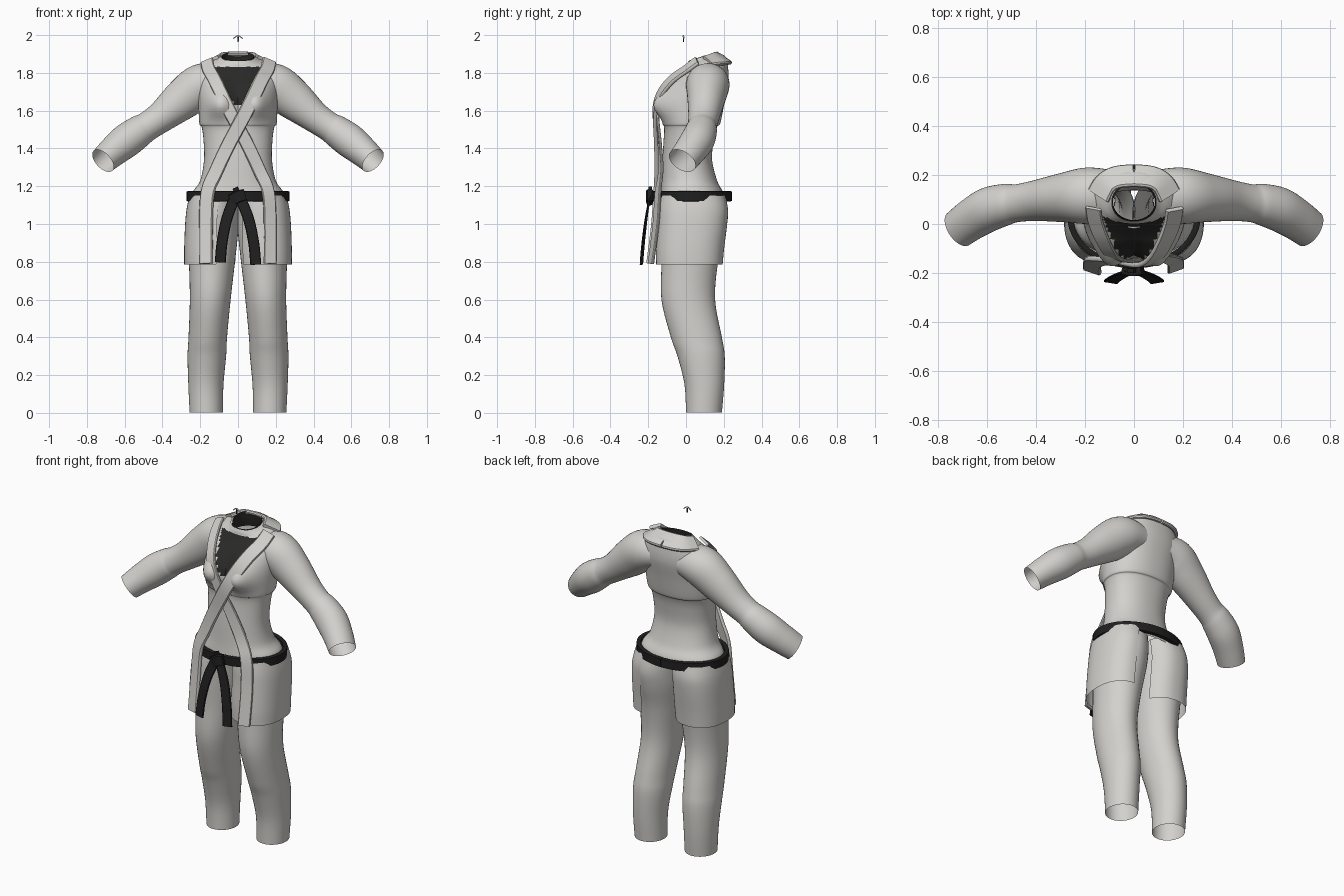
import bpy, bmesh, math
from mathutils import Vector

cube = bpy.data.objects.get("Cube")
if cube:
    bpy.data.objects.remove(cube, do_unlink=True)


def material(name, rgb):
    m = bpy.data.materials.new(name)
    m.use_nodes = True
    m.diffuse_color = (*rgb, 1)
    bsdf = m.node_tree.nodes["Principled BSDF"]
    bsdf.inputs["Base Color"].default_value = (*rgb, 1)
    bsdf.inputs["Roughness"].default_value = 0.8
    return m


CLOTH = material("off_white_cotton", (0.65, 0.64, 0.61))
BLACK = material("black_belt_cloth", (0.014, 0.014, 0.014))
SHIRT = material("charcoal_undershirt", (0.022, 0.022, 0.021))


def spline(rows, steps):
    """Catmull-Rom samples through rows of any length."""
    out = []
    last = len(rows) - 1
    for i in range(last):
        a, b, c, d = (rows[max(0, min(last, i + k))] for k in (-1, 0, 1, 2))
        for s in range(steps):
            t = s / steps
            out.append([q + 0.5 * t * (r - p + t * (2 * p - 5 * q + 4 * r - s4
                        + t * (3 * (q - r) + s4 - p)))
                        for p, q, r, s4 in zip(a, b, c, d)])
    return out + [list(rows[-1])]


def tangents(pts):
    last = len(pts) - 1
    return [(pts[min(last, i + 1)] - pts[max(0, i - 1)]).normalized()
            for i in range(last + 1)]


def skin(name, rings, mats, closed=True, caps=False, rule=None):
    """Bridge a list of equal rings into one smooth object."""
    bm = bmesh.new()
    loops = [[bm.verts.new(p) for p in ring] for ring in rings]
    n = len(loops[0])
    for lo, hi in zip(loops, loops[1:]):
        for i in range(n if closed else n - 1):
            j = (i + 1) % n
            bm.faces.new((lo[i], lo[j], hi[j], hi[i]))
    if caps:
        bm.faces.new(loops[0])
        bm.faces.new(loops[-1])
    bmesh.ops.recalc_face_normals(bm, faces=bm.faces)
    if rule:
        for f in bm.faces:
            f.material_index = rule(f.calc_center_median())
    me = bpy.data.meshes.new(name)
    bm.to_mesh(me)
    bm.free()
    for m in mats:
        me.materials.append(m)
    ob = bpy.data.objects.new(name, me)
    bpy.context.collection.objects.link(ob)
    bpy.ops.object.select_all(action='DESELECT')
    ob.select_set(True)
    bpy.context.view_layer.objects.active = ob
    bpy.ops.object.shade_smooth_by_angle(angle=math.radians(40))
    return ob


def tube(name, rows, mats, mirror=1, along=False, power=1.0, arc=None,
         segs=40, steps=5, warp=None, rule=None):
    """Loft of ellipses; each row is x, y, z, radius across, radius deep."""
    rows = spline(rows, steps)
    dirs = tangents([Vector(r[:3]) for r in rows])
    start, end = [math.radians(a) for a in (arc or (0, 360))]
    count = segs + 1 if arc else segs
    rings = []
    for (x, y, z, rx, ry), t in zip(rows, dirs):
        u, v = Vector((1, 0, 0)), Vector((0, 1, 0))
        if along:
            u = t.cross(v).normalized()
            v = u.cross(t)
        ring = []
        for i in range(count):
            a = start + (end - start) * i / segs
            c, s = [math.copysign(abs(k) ** power, k) for k in (math.cos(a), math.sin(a))]
            p = Vector((x, y, z)) + u * rx * c + v * ry * s
            if warp:
                p = warp(p)
            ring.append((p.x * mirror, p.y, p.z))
        rings.append(ring)
    return skin(name, rings, mats, closed=not arc, rule=rule)


def ribbon(name, pts, width, thick, mat, mirror=1, steps=6):
    """Flat band along a path, facing away from the body's core."""
    pts = [Vector(p) for p in spline(pts, steps)]
    rings = []
    for p, t in zip(pts, tangents(pts)):
        n = p - Vector((p.x * 0.5, 0.06, min(p.z, 1.67)))
        n = (n - t * n.dot(t)).normalized()
        side = t.cross(n)
        ring = []
        for a, b in ((1, -.4), (1, .4), (.88, 1), (-.88, 1), (-1, .4), (-1, -.4), (-.88, -1), (.88, -1)):
            q = p + side * a * width / 2 + n * b * thick / 2
            ring.append((q.x * mirror, q.y, q.z))
        rings.append(ring)
    return skin(name, rings, [mat], caps=True)


# Jacket body: waist to neck, with bust and a neckline rising to the back
def body_row(z, half, front, back):
    return (0, (front + back) / 2, z, half, (back - front) / 2)


def shape_body(p):
    if p.y < 0.04:
        front = min(1, (0.04 - p.y) / 0.08)
        drop = p.z - 1.635
        spread = 0.10 if drop > 0 else 0.075
        bump = math.exp(-((abs(p.x) - 0.1) / 0.075) ** 2 - (drop / spread) ** 2)
        p.y -= 0.072 * bump * front
    rise = max(0, min(1, (p.z - 1.75) / 0.12))
    p.z += rise * 0.32 * (p.y - 0.085)
    return p


def v_neck(c):
    inside = abs(c.x) < 0.115 * (c.z - 1.6) / 0.2
    return 1 if inside and c.y < 0.03 and 1.62 < c.z < 1.832 else 0


torso = [body_row(*r) for r in (
    (1.12, .25, -.14, .205), (1.17, .24, -.135, .195), (1.23, .2, -.13, .165),
    (1.34, .18, -.125, .138), (1.45, .183, -.118, .148), (1.515, .193, -.115, .165),
    (1.535, .205, -.12, .182), (1.65, .21, -.11, .205), (1.75, .212, -.065, .225),
    (1.81, .195, -.03, .222), (1.85, .15, 0, .21), (1.87, .11, .005, .185),
    (1.885, .09, .012, .165))]
tube("jacket_body", torso, [CLOTH, SHIRT], power=0.9, segs=72, steps=6,
     warp=shape_body, rule=v_neck)

# Dark lining inside the neck opening
lining = [body_row(*r) for r in ((1.8, .1, .0, .18), (1.84, .09, .008, .17), (1.887, .085, .016, .162))]
tube("neck_lining", lining, [SHIRT], warp=shape_body)

# Sleeves, trouser legs and jacket skirts, one per side
sleeve = [(.09, .115, 1.75, .09, .105), (.19, .115, 1.735, .115, .115),
          (.29, .107, 1.662, .108, .1), (.40, .095, 1.572, .084, .083),
          (.475, .085, 1.52, .077, .077), (.52, .08, 1.492, .084, .084),
          (.59, .06, 1.442, .09, .09), (.66, .02, 1.385, .081, .085),
          (.715, -.02, 1.335, .072, .08)]
leg = [(.168, .095, .003, .088, .095), (.17, .097, .15, .093, .105),
       (.165, .08, .3, .102, .125), (.16, .055, .4, .102, .135),
       (.147, .012, .6, .108, .142), (.138, .02, .8, .122, .15),
       (.135, .035, .95, .135, .172), (.133, .04, 1.05, .135, .182),
       (.122, .035, 1.15, .13, .168)]
skirt = [(.142, .018, .785, .143, .176), (.14, .022, .87, .145, .18),
         (.138, .034, 1.0, .142, .184), (.132, .038, 1.08, .14, .184),
         (.122, .035, 1.15, .135, .172)]
for side, sign, arc in (("left", 1, (-140, 85)), ("right", -1, (-98, 150))):
    tube(side + "_sleeve", sleeve, [CLOTH], sign, along=True)
    tube(side + "_trouser_leg", leg, [CLOTH], sign)
    tube(side + "_jacket_skirt", skirt, [CLOTH], sign, power=0.85, arc=arc)

# Crossed lapels: the left one lies on top and both hang below the belt
lapel = [(.165, .06, 1.865), (.155, .0, 1.82), (.125, -.075, 1.765), (.088, -.135, 1.69),
         (.04, -.165, 1.59), (-.05, -.155, 1.42), (-.115, -.15, 1.28),
         (-.16, -.152, 1.17), (-.17, -.163, 1.0), (-.17, -.19, .79)]
under = [(x, y + (0.016 if 1.2 < z < 1.65 else 0.004), z) for x, y, z in lapel]
ribbon("left_lapel", lapel, .076, .02, CLOTH)
ribbon("right_lapel", under, .07, .014, CLOTH, -1)

# Turned-down collar behind the neck, with a centre seam
collar = [(.0015, .197, 1.878), (.07, .19, 1.877), (.115, .165, 1.872), (.145, .115, 1.862)]
for side, sign in (("left", 1), ("right", -1)):
    ribbon(side + "_collar", collar, .105, .022, CLOTH, sign)

# Belt, knot and tails
loop = []
for i in range(49):
    a = math.tau * i / 48 + math.pi / 2
    loop.append((.26 * math.cos(a), .031 + .2 * math.sin(a), 1.147))
ribbon("belt", loop, .056, .024, BLACK, steps=1)
knot = [(-.035, -.19, 1.125), (0, -.197, 1.145), (.035, -.19, 1.155)]
ribbon("belt_knot", knot, .062, .03, BLACK)
ribbon("belt_knot_tip", [(.01, -.185, 1.14), (-.015, -.19, 1.192)], .03, .018, BLACK)
tail = [(.01, -.192, 1.14), (.055, -.21, 1.03), (.083, -.226, .9), (.094, -.236, .785)]
ribbon("left_belt_tail", tail, .058, .01, BLACK)
ribbon("right_belt_tail", [(x, y, z + .012) for x, y, z in tail], .058, .01, BLACK, -1)

# Small loose loop floating above the neck
ribbon("loop_arc", [(-.024, -.012, 1.982), (0, -.014, 1.997), (.024, -.012, 1.982)], .008, .004, CLOTH)
ribbon("loop_stem", [(0, -.014, 1.99), (.001, -.012, 1.965)], .008, .004, SHIRT)
